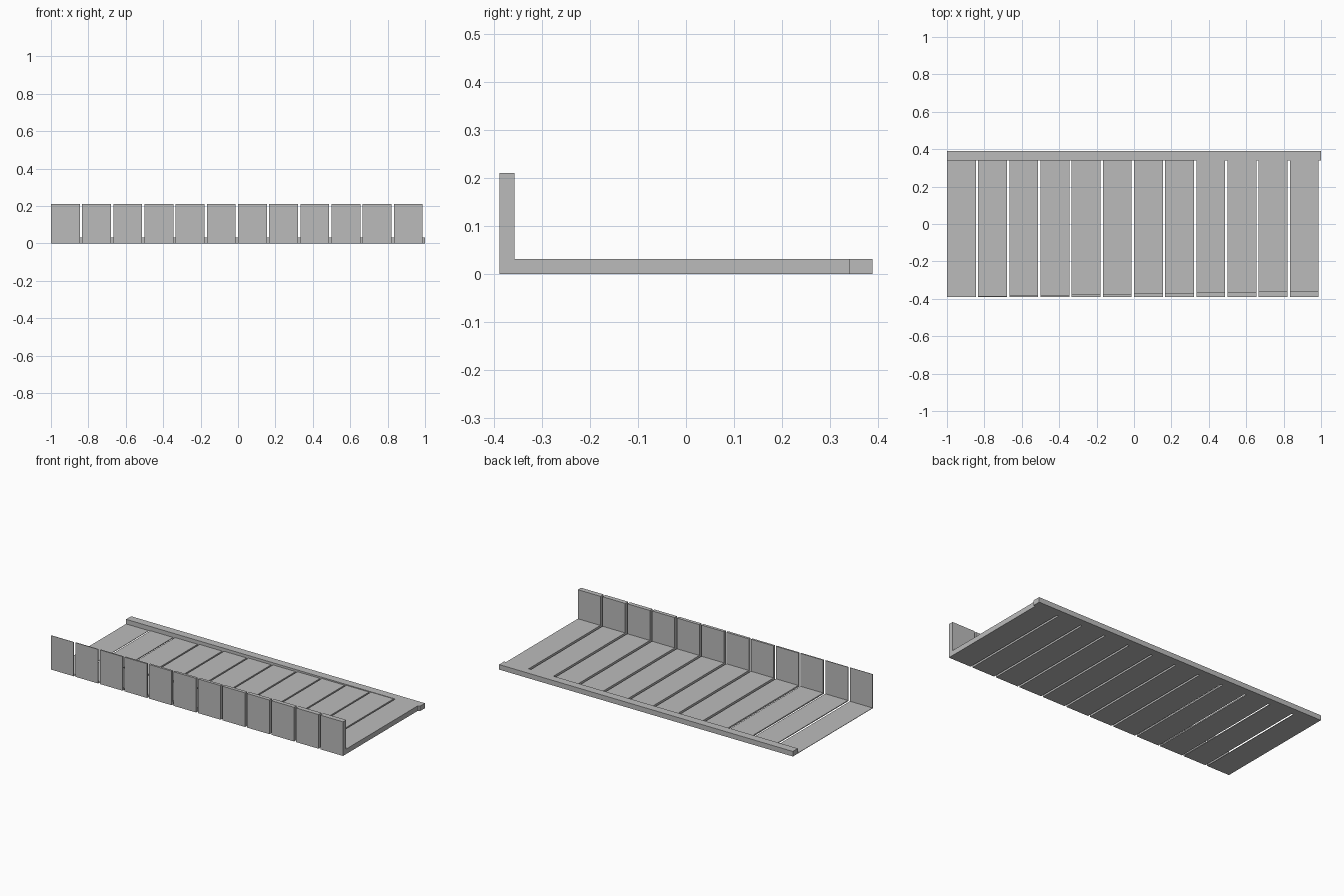
import bpy, bmesh

cube = bpy.data.objects.get("Cube")
if cube:
    bpy.data.objects.remove(cube, do_unlink=True)

COUNT = 12
PITCH = 2 / COUNT
WIDTH = 0.154
FRONT, BAR_FRONT, BACK = -0.389, 0.34, 0.389
HEIGHT, THICK = 0.21, 0.031

grey = bpy.data.materials.new("plain grey")
grey.use_nodes = True
colour = (0.5, 0.5, 0.5, 1)
grey.diffuse_color = colour
grey.node_tree.nodes["Principled BSDF"].inputs["Base Color"].default_value = colour


def extrude_profile(name, profile, x0, x1):
    """Sweep a closed (y, z) outline along x."""
    bm = bmesh.new()
    face = bm.faces.new([bm.verts.new((x0, y, z)) for y, z in profile])
    swept = bmesh.ops.extrude_face_region(bm, geom=[face])
    verts = [g for g in swept["geom"] if isinstance(g, bmesh.types.BMVert)]
    bmesh.ops.translate(bm, verts=verts, vec=(x1 - x0, 0, 0))
    bmesh.ops.recalc_face_normals(bm, faces=bm.faces)
    mesh = bpy.data.meshes.new(name)
    bm.to_mesh(mesh)
    bm.free()
    mesh.materials.append(grey)
    obj = bpy.data.objects.new(name, mesh)
    bpy.context.collection.objects.link(obj)
    return obj


# Back bar joining all the fingers
extrude_profile("back_bar", [(BAR_FRONT, 0), (BACK, 0), (BACK, THICK), (BAR_FRONT, THICK)], -1, 1)

# L-shaped fingers, each a step thicker than the last
for i in range(COUNT):
    t = THICK * (i + 1) / COUNT
    x = -1 + i * PITCH
    outline = [(FRONT, 0), (BAR_FRONT, 0), (BAR_FRONT, t),
               (FRONT + t, t), (FRONT + t, HEIGHT), (FRONT, HEIGHT)]
    extrude_profile(f"finger_{i + 1}", outline, x, x + WIDTH)
